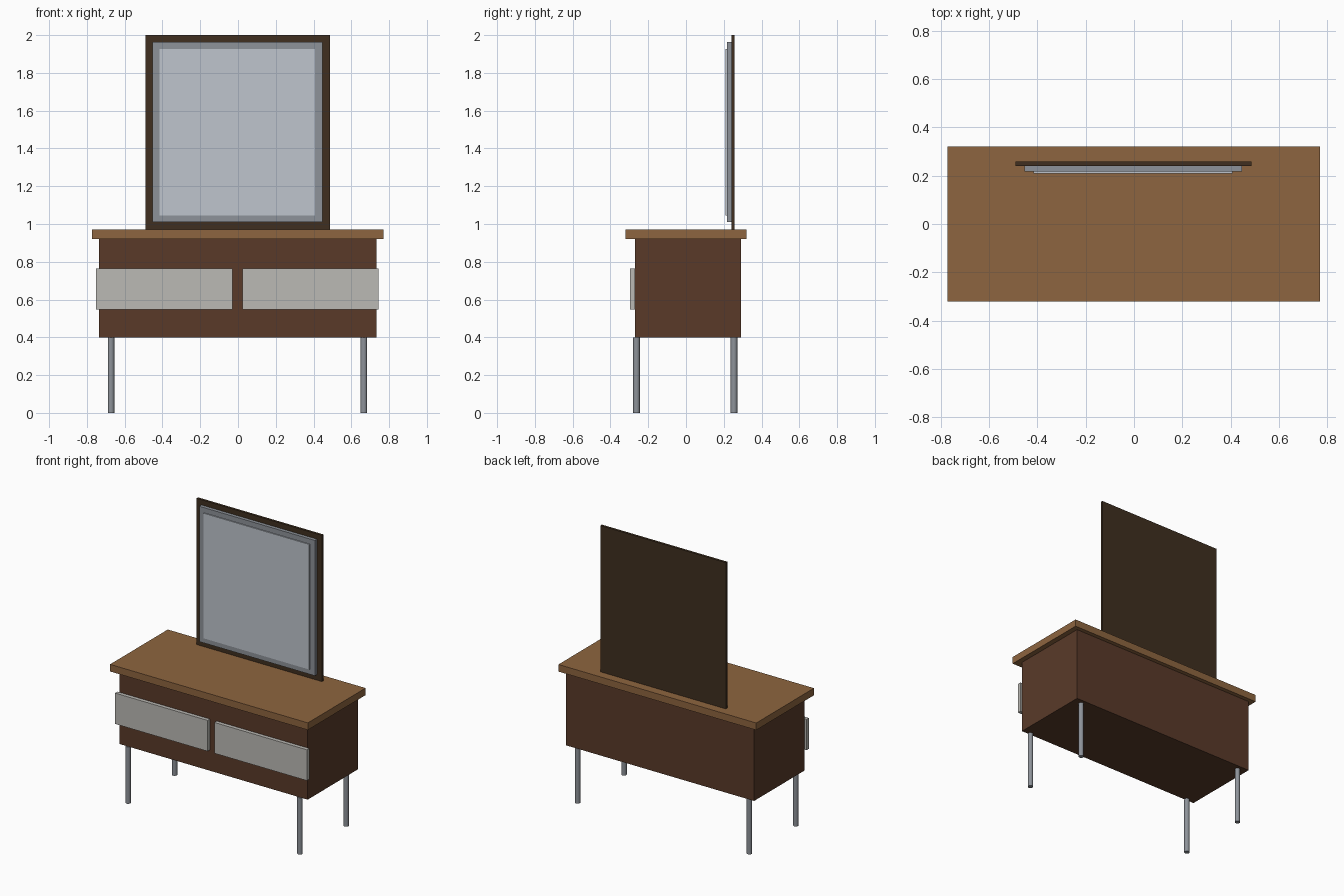
import bpy

if "Cube" in bpy.data.objects:
    bpy.data.objects.remove(bpy.data.objects["Cube"])


def material(name, color):
    m = bpy.data.materials.new(name)
    m.diffuse_color = (*color, 1)
    m.use_nodes = True
    m.node_tree.nodes["Principled BSDF"].inputs["Base Color"].default_value = m.diffuse_color
    return m


light_wood = material("light_wood", (0.27, 0.13, 0.05))
brown_wood = material("brown_wood", (0.10, 0.042, 0.022))
dark_wood = material("dark_wood", (0.05, 0.028, 0.014))
panel = material("pale_panel", (0.50, 0.49, 0.46))
steel = material("steel", (0.27, 0.29, 0.32))
glass = material("mirror_glass", (0.52, 0.56, 0.61))


def finish(name, mat):
    ob = bpy.context.object
    ob.name = name
    ob.data.materials.append(mat)
    return ob


def box(name, x, y, z, mat):
    """Box spanning the given (min, max) ranges."""
    spans = (x, y, z)
    bpy.ops.mesh.primitive_cube_add(size=1, location=[(a + b) / 2 for a, b in spans])
    bpy.context.object.scale = [b - a for a, b in spans]
    bpy.ops.object.transform_apply(location=False, rotation=False, scale=True)
    return finish(name, mat)


# Cabinet and overhanging top
box("cabinet_body", (-0.735, 0.732), (-0.27, 0.292), (0.40, 0.92), brown_wood)
box("table_top", (-0.772, 0.769), (-0.321, 0.321), (0.92, 0.97), light_wood)

# Drawer fronts, slightly wider than the cabinet
box("left_drawer_front", (-0.751, -0.03), (-0.296, -0.27), (0.547, 0.764), panel)
box("right_drawer_front", (0.024, 0.745), (-0.296, -0.27), (0.547, 0.764), panel)

# Round metal legs
for side, x in (("left", -0.672), ("right", 0.666)):
    for end, y in (("front", -0.262), ("back", 0.254)):
        bpy.ops.mesh.primitive_cylinder_add(vertices=16, radius=0.0175, depth=0.40,
                                            location=(x, y, 0.20))
        leg = finish(f"{end}_{side}_leg", steel)
        bpy.ops.object.shade_smooth_by_angle()

# Mirror: backboard, frame and glass
box("mirror_backboard", (-0.491, 0.486), (0.241, 0.258), (0.97, 2.0), dark_wood)
box("mirror_frame", (-0.453, 0.447), (0.217, 0.241), (1.01, 1.963), steel)
box("mirror_glass", (-0.416, 0.408), (0.21, 0.217), (1.046, 1.927), glass)
